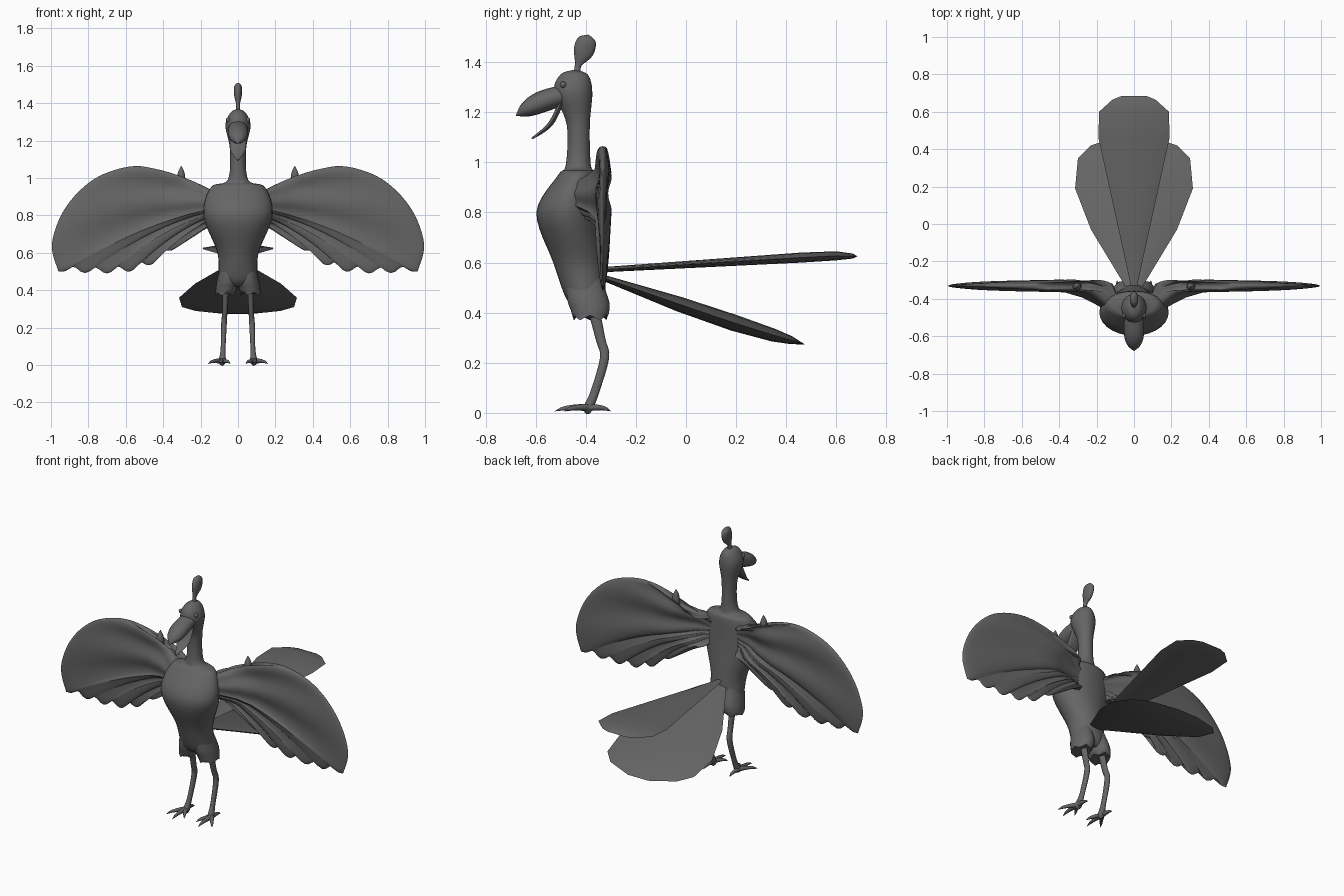
import bpy, bmesh, math
from mathutils import Matrix, Vector

cube = bpy.data.objects.get("Cube")
if cube:
    bpy.data.objects.remove(cube, do_unlink=True)

GREY = (.13, .13, .13, 1)
plumage = bpy.data.materials.new("dark grey")
plumage.use_nodes = True
plumage.diffuse_color = GREY
plumage.node_tree.nodes["Principled BSDF"].inputs["Base Color"].default_value = GREY


def finish(name, bm, angle):
    """Weld, close and smooth the mesh, then add it to the scene."""
    bmesh.ops.remove_doubles(bm, verts=bm.verts, dist=.0005)
    bmesh.ops.holes_fill(bm, edges=bm.edges, sides=0)
    bmesh.ops.recalc_face_normals(bm, faces=bm.faces)
    mesh = bpy.data.meshes.new(name)
    bm.to_mesh(mesh)
    bm.free()
    mesh.materials.append(plumage)
    obj = bpy.data.objects.new(name, mesh)
    bpy.context.collection.objects.link(obj)
    bpy.ops.object.select_all(action='DESELECT')
    obj.select_set(True)
    bpy.context.view_layer.objects.active = obj
    bpy.ops.object.shade_smooth_by_angle(angle=math.radians(angle))


def spline(points, steps):
    """Catmull-Rom curve through tuples of any length."""
    out = []
    last = len(points) - 1
    for i in range(last):
        before, start = points[max(i - 1, 0)], points[i]
        end, after = points[i + 1], points[min(i + 2, last)]
        for k in range(steps):
            t = k / steps
            out.append([q + t / 2 * (r - p + t * (2 * p - 5 * q + 4 * r - s
                        + t * (3 * q - p - 3 * r + s)))
                        for p, q, r, s in zip(before, start, end, after)])
    return out + [list(points[last])]


def add_grid(bm, rows, closed):
    """Join rows of points into quads."""
    rows = [[bm.verts.new(point) for point in row] for row in rows]
    count = len(rows[0])
    for low, high in zip(rows, rows[1:]):
        for i in range(count if closed else count - 1):
            j = (i + 1) % count
            bm.faces.new((low[i], low[j], high[j], high[i]))


def loft(name, sections, x_start=0, x_end=0, sides=16, steps=4,
         level=False, lens=False, hem=0, angle=50):
    """Sections are y, z, half width and half depth along a path."""
    rings = spline(sections, steps)
    last = len(rings) - 1
    centres = [Vector((x_start + (x_end - x_start) * i / last, ring[0], ring[1]))
               for i, ring in enumerate(rings)]
    rows = []
    for i, (centre, ring) in enumerate(zip(centres, rings)):
        tangent = Vector((0, 0, 1))
        if not level:
            tangent = (centres[min(i + 1, last)] - centres[max(i - 1, 0)]).normalized()
        side = (Vector((1, 0, 0)) - tangent * tangent.x).normalized()
        other = tangent.cross(side)
        width, depth = max(ring[2], 0), max(ring[3], 0)
        row = []
        for k in range(sides):
            turn = math.tau * k / sides
            u, v = math.cos(turn), math.sin(turn)
            if lens:
                v = math.copysign(1 - u * u, v)
            point = centre + side * u * width + other * v * depth
            if i < 2:
                point.z += hem * math.cos(5 * turn)
            row.append(point)
        rows.append(row)
    bm = bmesh.new()
    add_grid(bm, rows, True)
    finish(name, bm, angle)


# Body, neck and head in one smooth skin
loft("body", [
    (-.39, .42, .05, .05), (-.4, .46, .1, .08), (-.43, .6, .11, .1),
    (-.474, .8, .185, .123), (-.435, .95, .145, .075), (-.43, .99, .055, .05),
    (-.43, 1.15, .043, .046), (-.45, 1.28, .067, .076), (-.447, 1.35, .04, .055),
    (-.445, 1.37, 0, 0)], sides=28, steps=6, level=True)

# Open beak
loft("upper_beak", [
    (-.49, 1.27, .05, .04), (-.58, 1.24, .054, .043), (-.64, 1.21, .04, .03),
    (-.68, 1.185, 0, 0)], steps=5)
loft("lower_beak", [
    (-.49, 1.26, .04, .01), (-.54, 1.155, .042, .01), (-.615, 1.095, .005, .004)], steps=6)

# Head crest
loft("crest", [
    (-.435, 1.35, .015, .015), (-.43, 1.39, .01, .014), (-.41, 1.44, .02, .04),
    (-.395, 1.49, .02, .036), (-.39, 1.51, 0, 0)])

# Two stiff tail fans
loft("upper_tail", [
    (-.36, .57, .01, .01), (.46, .62, .19, .02), (.6, .627, .187, .018),
    (.665, .626, .115, .01), (.685, .625, .065, 0)], steps=1, lens=True, angle=30)
loft("lower_tail", [
    (-.36, .55, .03, .01), (-.03, .435, .23, .03), (.19, .36, .315, .033),
    (.35, .31, .3, .026), (.42, .29, .23, .016), (.475, .273, .07, 0)],
    steps=1, lens=True, angle=30)

# Wing silhouette as x, z: leading edge to the tip, then a scalloped trailing edge
leading = spline([(.2, .95), (.3, .965), (.4, 1.02), (.55, 1.064), (.76, 1),
                  (.92, .845), (.995, .65), (.96, .5)], 6)
trailing = spline([(.96, .5), (.7, .49), (.5, .52), (.34, .62), (.17, .73)], 12)
FEATHER = .12
for point in trailing:
    if .34 < point[0] < .96:
        lobe = abs(math.cos(math.pi * (point[0] - .94) / FEATHER))
        point[1] += .04 * (1 - lobe)
wing_edge = leading + trailing[1:]


def wing(name, mirror):
    """Ribs fan out from the shoulder to the silhouette, front and back."""
    rows = []
    ribs, spans = len(wing_edge) - 1, 14
    for j, (edge_x, edge_z) in enumerate(wing_edge):
        s = j / ribs
        swell = max(0, math.sin(math.pi * s))
        front, back = [], []
        for k in range(spans + 1):
            t = math.sin(math.pi / 2 * k / spans)
            arch = t * (1 - t) * swell
            x = .08 + (edge_x - .08) * t
            z = (.92 - .15 * s) * (1 - t) + edge_z * t + .2 * arch
            blend = min(1, t * 3)
            y = -.425 + .094 * blend * blend * (3 - 2 * blend)
            y += .035 * arch * math.cos(math.tau * 7 * s)
            thick = (.025 - .01 * s) * math.sqrt(max(0, 1 - t ** 6)) + .03 * (1 - t) ** 4
            thick *= min(1, 2 * math.sqrt(swell))
            front.append((mirror * x, y - thick, z))
            back.append((mirror * x, y + thick, z))
        rows.append(front + back[::-1])
    bm = bmesh.new()
    add_grid(bm, rows, False)
    finish(name, bm, 60)


def eye(name, mirror):
    bm = bmesh.new()
    bmesh.ops.create_uvsphere(bm, u_segments=12, v_segments=8, radius=.013,
                              matrix=Matrix.Translation((mirror * .052, -.49, 1.31)))
    finish(name, bm, 60)


def toe(name, mirror, tip_x, tip_y):
    """A tapering toe that arches down to a claw."""
    heel = -.39
    sections = []
    for k in range(6):
        t = k / 5
        radius = .015 * math.sqrt(1 - t)
        sections.append((heel + (tip_y - heel) * t, .006 + .016 * (1 - t ** 4),
                         radius, radius))
    loft(name, sections, mirror * .09, mirror * tip_x, sides=8, steps=2)


# Paired parts
for label, mirror in (("left", 1), ("right", -1)):
    wing(label + "_wing", mirror)
    eye(label + "_eye", mirror)
    loft(label + "_wing_spur", [
        (-.335, .94, .025, .02), (-.335, 1.02, .02, .02), (-.335, 1.066, 0, 0)],
        mirror * .305, mirror * .303, sides=10)
    # Feathered thigh with a scalloped hem
    loft(label + "_thigh", [
        (-.383, .38, .052, .068), (-.383, .41, .058, .077), (-.393, .46, .058, .082),
        (-.425, .6, .03, .06)], mirror * .07, mirror * .045,
        sides=20, level=True, hem=.01)
    # Shank bent backwards at the joint
    loft(label + "_leg", [
        (-.37, .42, .017, .025), (-.34, .29, .014, .02), (-.325, .22, .015, .019),
        (-.365, .08, .013, .018), (-.39, .02, .02, .02), (-.39, 0, .01, .01)],
        mirror * .065, mirror * .09, sides=10)
    for part, tip_x, tip_y in (("middle", .09, -.525), ("inner", .04, -.475),
                               ("outer", .16, -.485), ("back", .09, -.3)):
        toe(f"{label}_{part}_toe", mirror, tip_x, tip_y)
